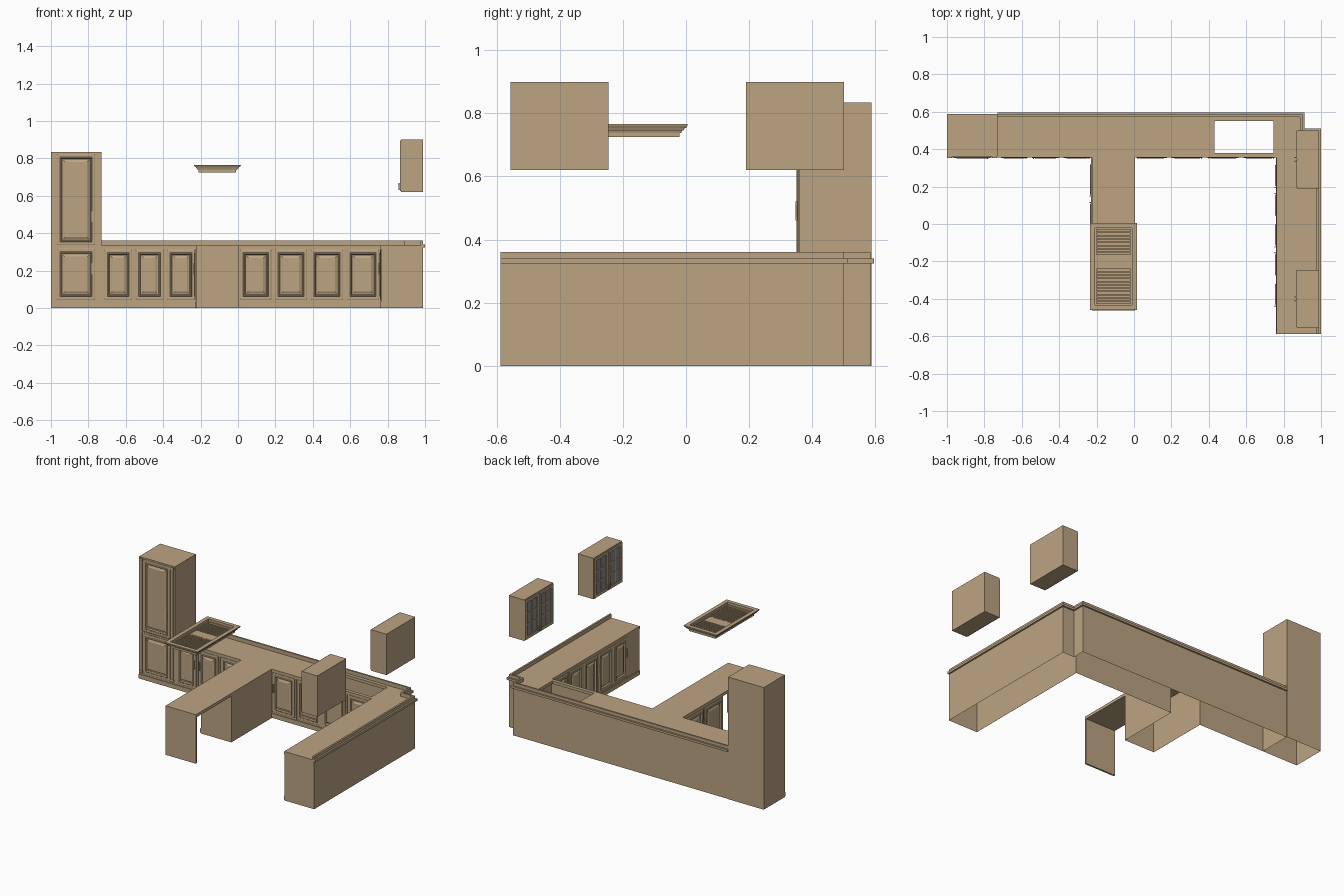
import bpy, bmesh

if "Cube" in bpy.data.objects:
    bpy.data.objects.remove(bpy.data.objects["Cube"])


def material(name, rgb):
    m = bpy.data.materials.new(name)
    m.diffuse_color = (*rgb, 1)
    m.use_nodes = True
    m.node_tree.nodes["Principled BSDF"].inputs["Base Color"].default_value = m.diffuse_color
    return m


WOOD = material("tan_wood", (0.50, 0.37, 0.225))
GLASS = material("grey_glass", (0.25, 0.255, 0.25))


def finish(name, bm, mat=WOOD):
    bmesh.ops.recalc_face_normals(bm, faces=bm.faces)
    me = bpy.data.meshes.new(name)
    bm.to_mesh(me)
    bm.free()
    me.materials.append(mat)
    ob = bpy.data.objects.new(name, me)
    bpy.context.collection.objects.link(ob)
    return ob


def loft(name, rings, mat=WOOD, cap_start=True, cap_end=True, closed=False):
    """Skin a series of point rings."""
    bm = bmesh.new()
    vs = [[bm.verts.new(p) for p in r] for r in rings]
    pairs = list(zip(vs, vs[1:])) + ([(vs[-1], vs[0])] if closed else [])
    for a, b in pairs:
        for i in range(len(a)):
            j = (i + 1) % len(a)
            bm.faces.new((a[i], a[j], b[j], b[i]))
    if cap_start and not closed:
        bm.faces.new(vs[0])
    if cap_end and not closed:
        bm.faces.new(vs[-1])
    return finish(name, bm, mat)


def prism(name, pts, z0, z1, mat=WOOD, bottom=True, top=True):
    return loft(name, [[(x, y, z) for x, y in pts] for z in (z0, z1)], mat, bottom, top)


def rect(x0, x1, y0, y1):
    return [(x0, y0), (x1, y0), (x1, y1), (x0, y1)]


def box(name, x0, x1, y0, y1, z0, z1, mat=WOOD, bottom=True):
    return prism(name, rect(x0, x1, y0, y1), z0, z1, mat, bottom)


def place(side, plane, u, v, d):
    """Point on a cabinet face: side F looks to -y, side L looks to -x."""
    return (u, plane - d, v) if side == "F" else (plane - d, u, v)


def plate(name, side, plane, u0, u1, v0, v1, d0, d1, mat=WOOD):
    q = [(u0, v0), (u1, v0), (u1, v1), (u0, v1)]
    return loft(name, [[place(side, plane, u, v, d) for u, v in q] for d in (d0, d1)], mat)


def handle(name, side, plane, u, v, h=0.06):
    plate(name, side, plane, u - .003, u + .003, v - h / 2, v + h / 2, .009, .013)
    for s in (-1, 1):
        c = v + s * (h / 2 - .006)
        plate(name + "_post", side, plane, u - .002, u + .002, c - .002, c + .002, .003, .01)


def door(name, side, plane, u0, u1, v0, v1, handle_u=None, handle_v=None):
    """Raised-panel door made from concentric stepped rings."""
    profile = [(0, 0), (0, .004), (.003, .006), (.016, .006), (.019, .010), (.023, .010),
               (.027, .001), (.033, .001), (.043, .006)]
    rings = []
    for i, d in profile:
        q = [(u0 + i, v0 + i), (u1 - i, v0 + i), (u1 - i, v1 - i), (u0 + i, v1 - i)]
        rings.append([place(side, plane, u, v, d) for u, v in q])
    loft(name, rings)
    if handle_u is not None:
        handle(name + "_handle", side, plane, handle_u, handle_v or (v0 + v1) / 2 + .03)


FRONT, TOP, RIGHT, BACK = .36, .335, .988, .585
PL, PR = -.225, .005            # peninsula sides
RL = .765                       # inner face of right run

# Base cabinet shell, open underneath
prism("base_cabinets", [(-.73, FRONT), (PL, FRONT), (PL, -.08), (PR, -.08), (PR, FRONT),
      (RL, FRONT), (RL, -.588), (RIGHT, -.588), (RIGHT, .5), (.9, .5), (.9, BACK),
      (-.73, BACK)], 0, TOP - .02, bottom=False, top=False)

# Worktop with sink opening
bm = bmesh.new()
outline = [(-.73, FRONT - .004), (PL, FRONT - .004), (PL, -.462), (PR, -.462),
           (PR, FRONT - .004), (RL - .004, FRONT - .004), (RL - .004, -.588), (RIGHT, -.588),
           (RIGHT, .5), (.9, .5), (.9, BACK), (-.73, BACK)]
edges = []
for loop in (outline, rect(.43, .745, .38, .55)):
    vs = [bm.verts.new((x, y, TOP)) for x, y in loop]
    edges += [bm.edges.new((vs[i], vs[(i + 1) % len(vs)])) for i in range(len(vs))]
bmesh.ops.triangle_fill(bm, edges=edges, use_beauty=True)
bmesh.ops.dissolve_limit(bm, angle_limit=.01, verts=bm.verts, edges=bm.edges)
ext = bmesh.ops.extrude_face_region(bm, geom=bm.faces[:], use_keep_orig=True)
low = [g for g in ext["geom"] if isinstance(g, bmesh.types.BMVert)]
bmesh.ops.translate(bm, verts=low, vec=(0, 0, -.02))
finish("worktop", bm)

# Peninsula end panel
box("peninsula_end_panel", PL, PR, -.462, -.450, 0, TOP - .02)


# Upstand and outside moulding following the stepped rear wall
def rear(d):
    return [(-.73, BACK + d), (.9 + d, BACK + d), (.9 + d, .5 + d), (RIGHT + d, .5 + d),
            (RIGHT + d, -.588)]


prism("rear_upstand", rear(0) + rear(-.012)[::-1], TOP - .02, .361)
prism("rear_moulding", rear(.011) + rear(0)[::-1], .325, .340)

# Plinth strips
box("plinth_left", -1, PL, FRONT - .005, FRONT, .004, .033)
box("plinth_right", PR, RL, FRONT - .005, FRONT, .004, .033)
box("plinth_side", RL - .005, RL, -.588, FRONT, .004, .033)
box("plinth_peninsula", PL - .005, PL, -.08, FRONT, .004, .033)

# Doors along the back run
for k, (a, b) in enumerate([(-.715, -.567), (-.547, -.399), (-.379, -.231),
                            (.012, .178), (.198, .370), (.390, .562), (.582, .755)]):
    hu = b - .010 if k % 2 == 0 else a + .010
    door("back_door", "F", FRONT, a, b, .045, .312, hu, .21)
for u in (-.557, -.389, .188, .380, .572):
    plate("back_stile", "F", FRONT, u - .005, u + .005, .035, .315, 0, .004)

# Doors along the right run
for k in range(5):
    a = .345 - (k + 1) * .159
    hu = a + .010 if k % 2 == 0 else a + .137
    door("right_door", "L", RL, a, a + .147, .045, .312, hu, .21)
    plate("right_stile", "L", RL, a - .010, a - .002, .035, .315, 0, .004)

# Peninsula doors
for a, b, hu in ((-.07, .125, .115), (.14, .335, .15)):
    door("peninsula_door", "L", PL, a, b, .045, .312, hu, .21)

# Tall cabinet
box("tall_cabinet", -1, -.73, FRONT, .588, 0, .835, bottom=False)
door("tall_upper_door", "F", FRONT, -.968, -.764, .336, .825, -.782, .49)
door("tall_lower_door", "F", FRONT, -.968, -.764, .045, .318, -.782, .21)
for u in (-.984, -.748):
    plate("tall_pilaster", "F", FRONT, u - .008, u + .008, .06, .81, 0, .005)
    for v in (.045, .81):
        plate("pilaster_block", "F", FRONT, u - .012, u + .012, v, v + .018, 0, .007)
plate("tall_rail", "F", FRONT, -1, -.73, .323, .332, 0, .004)

# Glazed wall cabinets
WX = .872
for y0 in (.19, -.556):
    y1 = y0 + .311
    box("wall_cabinet", WX, .99, y0, y1, .62, .90)
    mid = (y0 + y1) / 2
    for a, b, hu in ((y0 + .004, mid - .002, mid - .01), (mid + .002, y1 - .004, mid + .01)):
        plate("glass_pane", "L", WX, a + .018, b - .018, .643, .877, 0, .002, GLASS)
        for u0, u1 in ((a, a + .02), (b - .02, b)):
            plate("glass_door_stile", "L", WX, u0, u1, .625, .895, 0, .007)
        for v0 in (.625, .875):
            plate("glass_door_rail", "L", WX, a + .02, b - .02, v0, v0 + .02, 0, .007)
        c = (a + b) / 2
        plate("glazing_bar", "L", WX, c - .004, c + .004, .645, .875, 0, .005)
        for v in (.722, .798):
            plate("glazing_bar", "L", WX, a + .02, b - .02, v - .004, v + .004, 0, .0045)
        handle("glass_door_handle", "L", WX, hu, .65, .04)

# Hanging slatted rack with a flared crown
crown = [(0, .725), (0, .738), (.005, .738), (.007, .745), (.012, .745), (.016, .754),
         (.020, .754), (.025, .762), (.025, .766), (-.002, .766), (-.002, .750),
         (-.010, .750), (-.010, .725)]
loft("hanging_crown", [[(x, y, z) for x, y in rect(-.21 - o, -.01 + o, -.435 - o, -.02 + o)]
                       for o, z in crown], closed=True)
for k in range(22):
    y = -.045 - k * .0175
    if not -.235 < y < -.16:
        box("rack_slat", -.202, -.018, y - .004, y + .004, .735, .745)
box("rack_centre_board", -.202, -.018, -.232, -.163, .735, .745)
